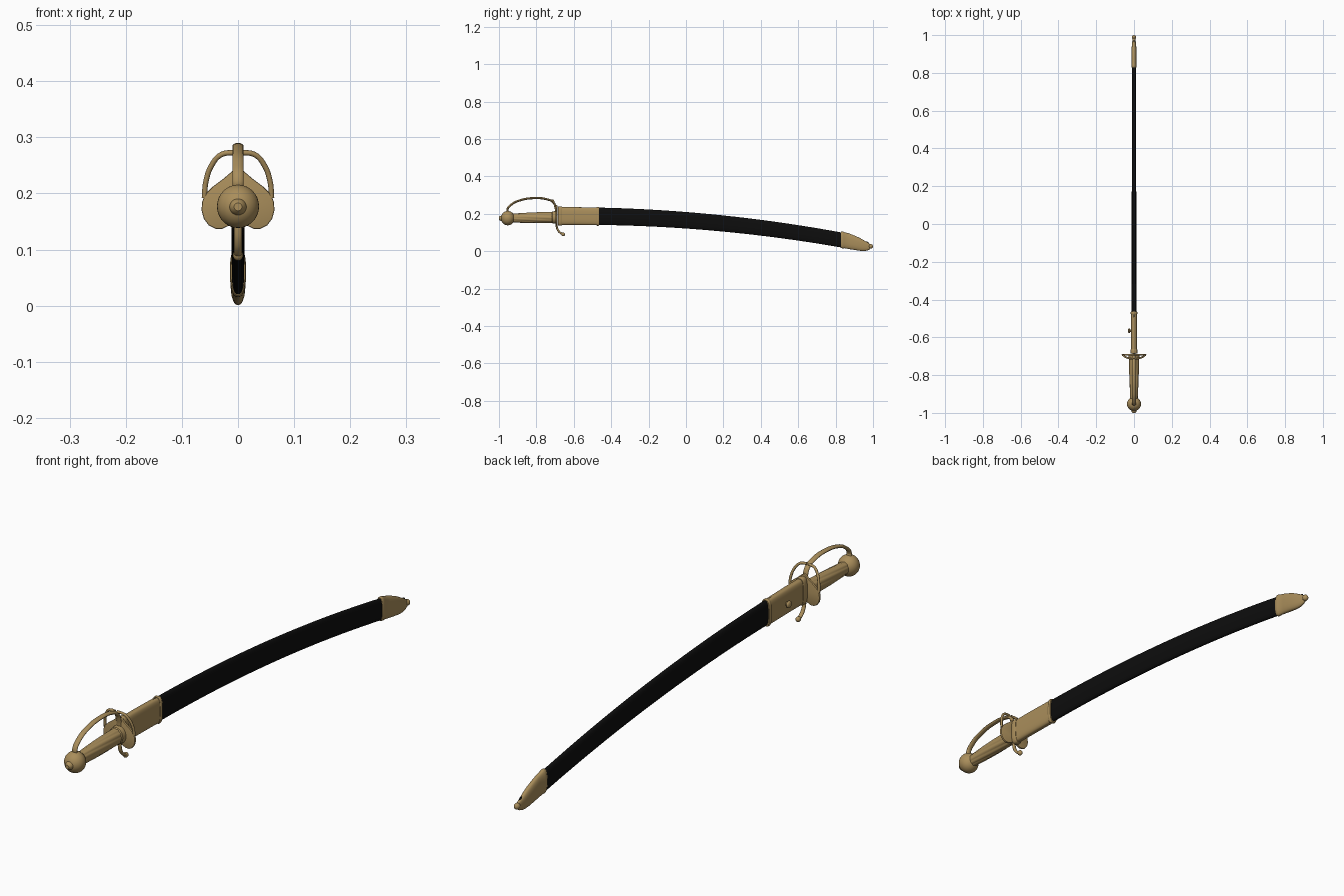
import bpy, bmesh, math
from mathutils import Vector

if "Cube" in bpy.data.objects:
    bpy.data.objects.remove(bpy.data.objects["Cube"])


def material(name, rgb):
    m = bpy.data.materials.new(name)
    m.diffuse_color = (*rgb, 1)
    m.use_nodes = True
    m.node_tree.nodes["Principled BSDF"].inputs["Base Color"].default_value = m.diffuse_color
    return m


BRASS = material("brass", (0.40, 0.27, 0.105))
BLACK = material("black leather", (0.004, 0.004, 0.004))


def finish(ob, mat, angle=35):
    ob.data.materials.clear()
    ob.data.materials.append(mat)
    bpy.ops.object.select_all(action='DESELECT')
    ob.select_set(True)
    bpy.context.view_layer.objects.active = ob
    bpy.ops.object.shade_smooth_by_angle(angle=math.radians(angle))
    return ob


def from_bmesh(name, bm, mat, angle=35):
    bmesh.ops.recalc_face_normals(bm, faces=bm.faces)
    me = bpy.data.meshes.new(name)
    bm.to_mesh(me)
    bm.free()
    ob = bpy.data.objects.new(name, me)
    bpy.context.collection.objects.link(ob)
    return finish(ob, mat, angle)


def loft(name, rings, mat, power=2.0, n=40, flutes=0, twist=0.0):
    """Skin closed sections along y; ring = (y, z bottom, z top, half width)."""
    bm = bmesh.new()
    loops = []
    for y, zb, zt, w in rings:
        loop = []
        for i in range(n):
            a = 2 * math.pi * i / n
            c, s = math.cos(a), math.sin(a)
            k = 1.0
            if flutes:
                k = 0.93 + 0.07 * abs(math.cos(flutes * (a + twist * y) / 2))
            x = math.copysign(abs(c) ** (2 / power), c) * w * k
            z = math.copysign(abs(s) ** (2 / power), s) * (zt - zb) / 2 * k
            loop.append(bm.verts.new((x, y, (zb + zt) / 2 + z)))
        loops.append(loop)
    for p, q in zip(loops, loops[1:]):
        for i in range(n):
            j = (i + 1) % n
            bm.faces.new((p[i], p[j], q[j], q[i]))
    bm.faces.new(loops[0])
    bm.faces.new(loops[-1])
    return from_bmesh(name, bm, mat)


def tube(name, points, radius, mat, x_scale=1.0):
    """Smooth rod through the points."""
    cu = bpy.data.curves.new(name, 'CURVE')
    cu.dimensions = '3D'
    cu.bevel_depth = radius
    cu.bevel_resolution = 4
    cu.use_fill_caps = True
    cu.resolution_u = 8
    sp = cu.splines.new('BEZIER')
    sp.bezier_points.add(len(points) - 1)
    for bp, co in zip(sp.bezier_points, points):
        bp.co = co
        bp.handle_left_type = bp.handle_right_type = 'AUTO'
    ob = bpy.data.objects.new(name, cu)
    bpy.context.collection.objects.link(ob)
    ob.scale.x = x_scale
    bpy.ops.object.select_all(action='DESELECT')
    ob.select_set(True)
    bpy.context.view_layer.objects.active = ob
    bpy.ops.object.convert(target='MESH')
    return finish(bpy.context.object, mat, 50)


def ball(name, loc, size, mat):
    bpy.ops.mesh.primitive_uv_sphere_add(segments=32, ring_count=16, radius=1, location=loc)
    ob = bpy.context.object
    ob.name = name
    ob.scale = size
    return finish(ob, mat)


def centre(y):
    return 0.188 - 0.0625 * (y + 0.6) ** 2


# Curved leather scabbard body
rings = []
for i in range(33):
    y = -0.50 + 1.36 * i / 32
    t = i / 32
    h = 0.0465 - 0.0065 * t
    rings.append((y, centre(y) - h, centre(y) + h, 0.0128 - 0.0018 * t))
loft("scabbard_leather", rings, BLACK, 2.5)

# Brass throat with raised bands and a carrying stud
loft("throat_mount", [(-0.685, .141, .236, .016), (-0.60, .141, .236, .016),
                      (-0.465, .139, .233, .0155)], BRASS, 3.2)
loft("throat_mouth_band", [(-0.685, .138, .239, .018), (-0.68, .137, .240, .019),
                           (-0.668, .137, .240, .019), (-0.663, .139, .238, .017)], BRASS, 3.2)
loft("throat_end_band", [(-0.478, .138, .235, .0165), (-0.475, .136, .236, .0185),
                         (-0.468, .136, .236, .0185), (-0.464, .138, .234, .0165)], BRASS, 3.2)
tube("stud_stem", [(-0.012, -0.565, .187), (-0.026, -0.565, .187)], 0.007, BRASS)
ball("stud_head", (-0.026, -0.565, .187), (0.007, 0.013, 0.013), BRASS)

# Brass tip mount, leather glimpse and end knob
loft("tip_mount", [(.828, .019, .104, .0125), (.832, .016, .106, .0145), (.842, .015, .105, .0145),
                   (.846, .016, .102, .013), (.875, .011, .094, .0135), (.90, .007, .084, .0135),
                   (.925, .003, .073, .013), (.945, .001, .062, .0115), (.96, .002, .053, .010),
                   (.975, .006, .044, .008), (.985, .012, .038, .006)], BRASS, 2.4)
ball("tip_knob", (0, .988, .026), (.011, .012, .012), BRASS)
ball("tip_leather_gap", (0, .965, .046), (.004, .010, .006), BLACK)

# Fluted grip with collar
grip = []
for i in range(13):
    t = i / 12
    h = 0.023 + 0.007 * math.sin(t * math.pi * 0.62)
    zc = 0.177 + 0.004 * t
    grip.append((-0.935 + 0.235 * t, zc - h, zc + h, h * 0.86))
loft("grip", grip, BRASS, 2.0, 80, 10, 2.5)
loft("grip_collar", [(-0.718, .153, .209, .024), (-0.714, .149, .213, .028),
                     (-0.690, .147, .215, .030)], BRASS)

# Pommel ball with end button
ball("pommel", (0, -0.953, .177), (.0375, .0365, .0385), BRASS)
loft("pommel_button", [(-0.980, .159, .193, .017), (-0.988, .162, .190, .0145),
                       (-0.995, .164, .188, .012), (-1.0, .169, .183, .007)], BRASS)

# Heart-shaped guard plate: mirrored half outline, extruded
half = [(0, .246), (.010, .240), (.025, .227), (.045, .212), (.058, .199), (.064, .185), (.065, .170),
        (.061, .155), (.052, .143), (.040, .137), (.028, .137), (.015, .143), (0, .150)]
outline = half + [(-x, z) for x, z in half[-2:0:-1]]
bm = bmesh.new()
face = bm.faces.new([bm.verts.new((x, -0.697, z)) for x, z in outline])
ext = bmesh.ops.extrude_face_region(bm, geom=[face])
bmesh.ops.translate(bm, vec=Vector((0, .009, 0)),
                    verts=[v for v in ext['geom'] if isinstance(v, bmesh.types.BMVert)])
rim = [e for e in bm.edges if len({round(v.co.y, 4) for v in e.verts}) == 1]
bmesh.ops.bevel(bm, geom=rim, offset=.0025, segments=2, affect='EDGES', profile=0.5)
from_bmesh("guard_plate", bm, BRASS, 40)

# Knuckle bow and lower quillon, flattened bars in the centre plane
tube("knuckle_bow", [(0, y, z) for y, z in [(-0.950, .205), (-0.955, .222), (-0.93, .252), (-0.88, .274),
     (-0.81, .284), (-0.745, .278), (-0.71, .262), (-0.698, .235), (-0.694, .205)]],
     0.0058, BRASS, 1.75)
tube("quillon", [(0, y, z) for y, z in [(-0.692, .165), (-0.692, .135), (-0.684, .112),
     (-0.670, .097), (-0.658, .090)]], 0.0055, BRASS, 1.3)
ball("quillon_knob", (0, -0.657, .090), (.009, .010, .010), BRASS)

# Side branches from plate to bow
for side, label in ((1, "right"), (-1, "left")):
    tube("side_branch_" + label, [(side * x, y, z) for x, y, z in
         [(.060, -0.692, .192), (.057, -0.696, .222), (.047, -0.703, .250),
          (.030, -0.710, .269), (.004, -0.714, .273)]], 0.0048, BRASS)
